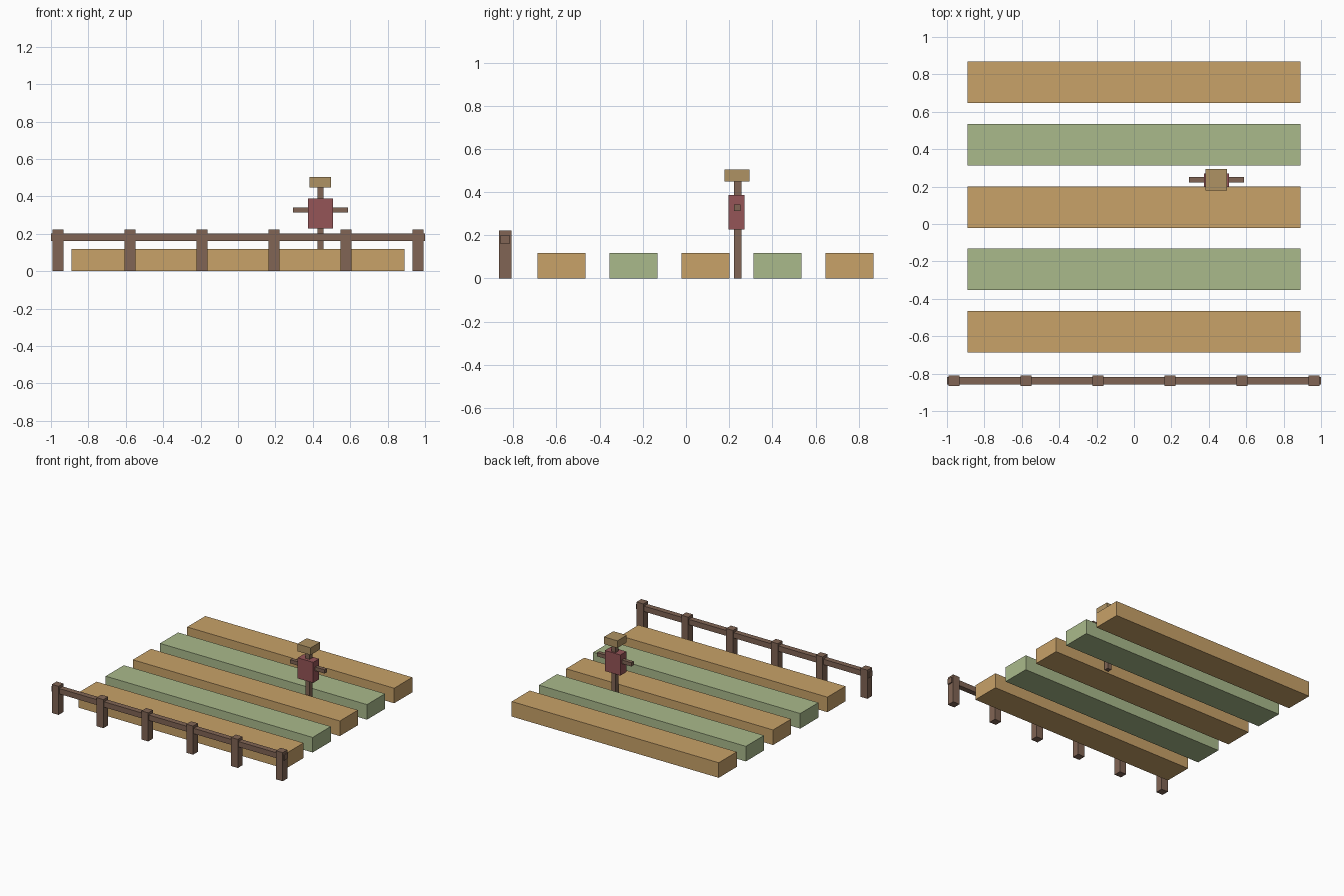
import bpy

default = bpy.data.objects.get("Cube")
if default:
    bpy.data.objects.remove(default, do_unlink=True)


def material(name, color):
    mat = bpy.data.materials.new(name)
    mat.use_nodes = True
    mat.diffuse_color = (*color, 1)
    mat.node_tree.nodes["Principled BSDF"].inputs["Base Color"].default_value = (*color, 1)
    return mat


golden = material("golden crop", (0.58, 0.36, 0.14))
green = material("green crop", (0.40, 0.49, 0.26))
wood = material("brown wood", (0.22, 0.13, 0.09))
red = material("red cloth", (0.30, 0.09, 0.095))
straw = material("straw", (0.43, 0.29, 0.125))


def box(name, center, size, mat):
    """Axis-aligned box with its scale applied to the mesh."""
    bpy.ops.mesh.primitive_cube_add(size=1, location=center)
    obj = bpy.context.object
    obj.name = name
    for v in obj.data.vertices:
        v.co = [c * s for c, s in zip(v.co, size)]
    obj.data.materials.append(mat)
    return obj


# Crop rows, alternating colours from front to back
ROW_HEIGHT = 0.117
for i in range(5):
    box(f"crop_row_{i + 1}", (0, -0.576 + i / 3, ROW_HEIGHT / 2),
        (1.778, 0.222, ROW_HEIGHT), green if i % 2 else golden)

# Front fence: six posts and one rail
FENCE_Y = -0.838
for i in range(6):
    box(f"fence_post_{i + 1}", (-0.963 + i * 0.385, FENCE_Y, 0.111),
        (0.058, 0.058, 0.222), wood)
box("fence_rail", (0, FENCE_Y, 0.181), (2.0, 0.042, 0.042), wood)

# Scarecrow standing between the rows
X, Y = 0.441, 0.237
box("scarecrow_pole", (X, Y + 0.003, 0.226), (0.034, 0.034, 0.452), wood)
box("scarecrow_arms", (X, Y, 0.327), (0.296, 0.029, 0.029), wood)
box("scarecrow_body", (X, Y - 0.003, 0.307), (0.133, 0.072, 0.16), red)
box("scarecrow_head", (X, Y, 0.476), (0.115, 0.115, 0.056), straw)
